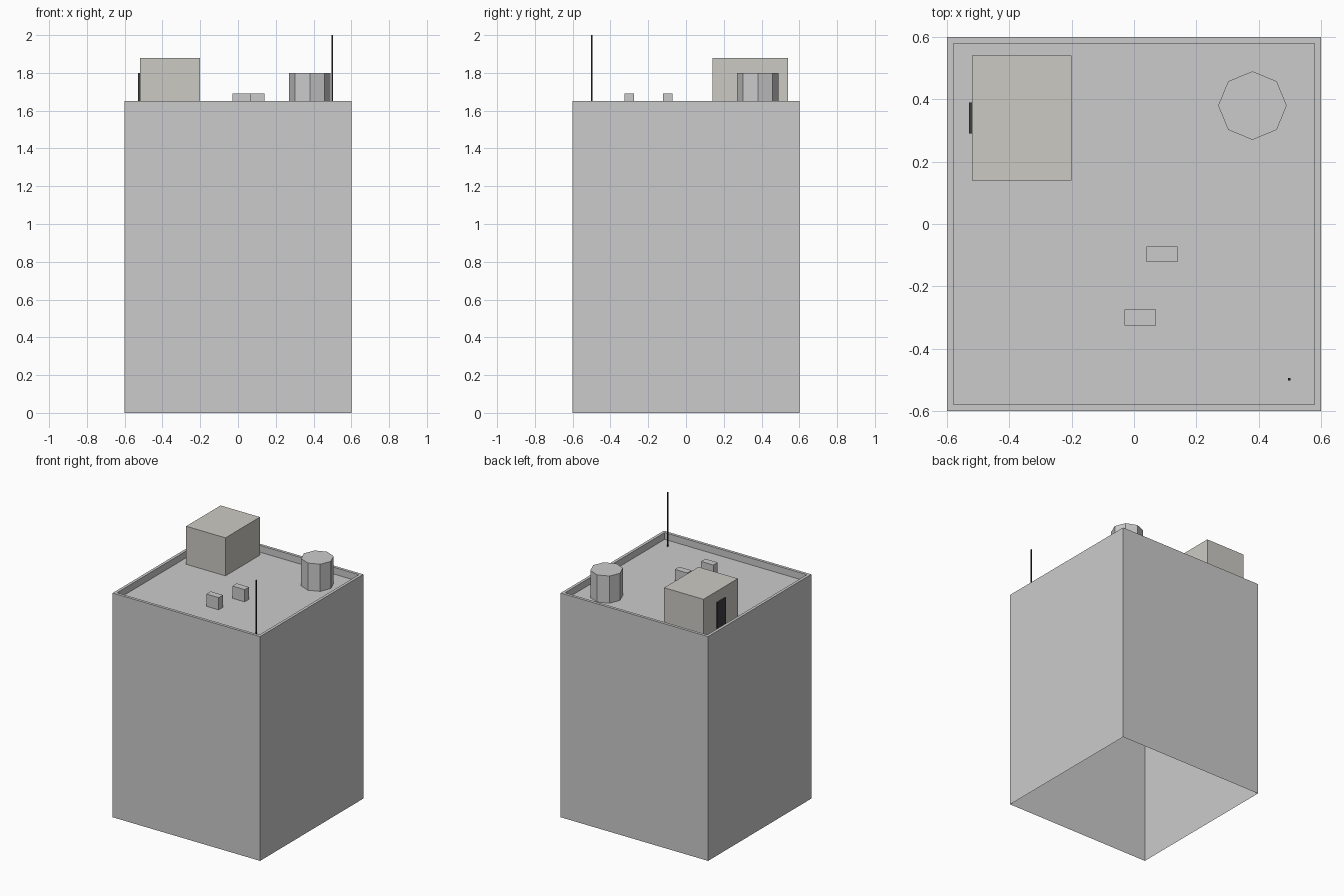
import bpy, bmesh
from mathutils import Matrix, Vector

if "Cube" in bpy.data.objects:
    bpy.data.objects.remove(bpy.data.objects["Cube"])

ROOF = 1.6      # roof floor height
WALL = 1.65     # parapet top height


def material(name, rgb):
    mat = bpy.data.materials.new(name)
    mat.diffuse_color = (*rgb, 1)
    mat.use_nodes = True
    mat.node_tree.nodes["Principled BSDF"].inputs["Base Color"].default_value = mat.diffuse_color
    return mat


def add_object(name, bm, mat=None):
    mesh = bpy.data.meshes.new(name)
    bm.to_mesh(mesh)
    bm.free()
    obj = bpy.data.objects.new(name, mesh)
    bpy.context.collection.objects.link(obj)
    if mat:
        mesh.materials.append(mat)
    return obj


def box_mesh(lo, hi):
    lo, hi = Vector(lo), Vector(hi)
    bm = bmesh.new()
    bmesh.ops.create_cube(bm, size=1, matrix=Matrix.Translation((lo + hi) / 2)
                          @ Matrix.Diagonal((*(hi - lo), 1)))
    return bm


plaster = material("plaster", (0.6, 0.59, 0.545))
dark = material("dark_metal", (0.05, 0.05, 0.055))
black = material("black_metal", (0.02, 0.02, 0.02))

# Building shell: open underneath, roof sunk behind a thin parapet
bm = box_mesh((-0.6, -0.6, 0), (0.6, 0.6, WALL))
bm.normal_update()
top = next(f for f in bm.faces if f.normal.z > 0.9)
bottom = next(f for f in bm.faces if f.normal.z < -0.9)
bmesh.ops.delete(bm, geom=[bottom], context='FACES_ONLY')
bmesh.ops.inset_region(bm, faces=[top], thickness=0.03)
floor = bmesh.ops.extrude_discrete_faces(bm, faces=[top])["faces"][0]
bmesh.ops.translate(bm, verts=floor.verts, vec=(0, 0, ROOF - WALL))
add_object("building", bm)

# Stair house with its door
add_object("stair_house", box_mesh((-0.52, 0.14, ROOF), (-0.2, 0.54, 1.88)), plaster)
add_object("stair_door", box_mesh((-0.53, 0.29, ROOF), (-0.518, 0.39, 1.8)), dark)

# Eight-sided water tank
bm = bmesh.new()
bmesh.ops.create_cone(bm, cap_ends=True, segments=8, radius1=0.11, radius2=0.11,
                      depth=0.2, matrix=Matrix.Translation((0.38, 0.38, ROOF + 0.1)))
add_object("water_tank", bm)

# Roof vents
for i, (x, y) in enumerate([(0.09, -0.097), (0.02, -0.3)]):
    add_object(f"roof_vent_{i + 1}",
               box_mesh((x - 0.05, y - 0.025, ROOF), (x + 0.05, y + 0.025, 1.69)))

# Antenna mast
add_object("antenna", box_mesh((0.494, -0.502, ROOF), (0.502, -0.494, 2.0)), black)
